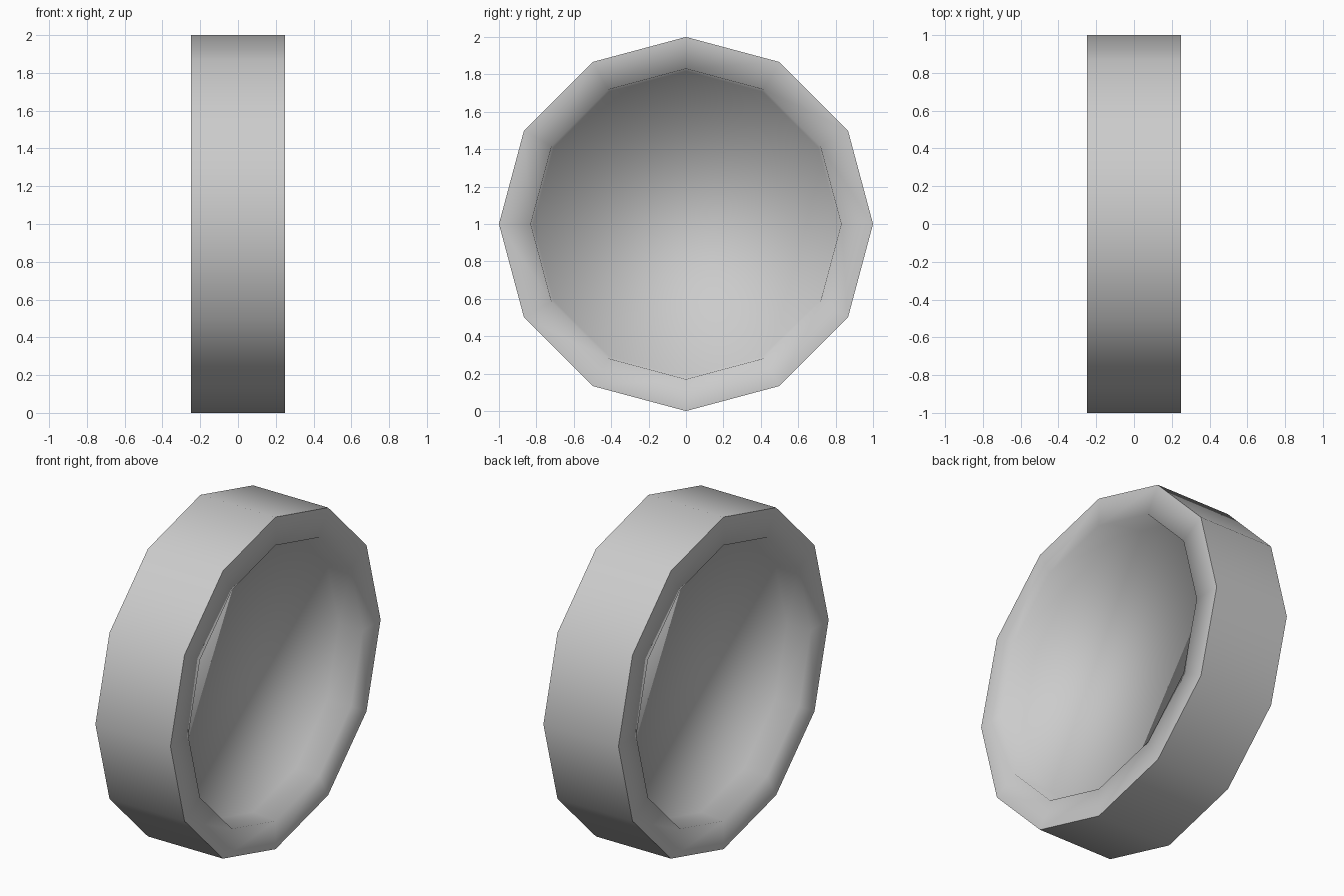
import bpy, bmesh, math
from mathutils import Matrix, Vector

if "Cube" in bpy.data.objects:
    bpy.data.objects.remove(bpy.data.objects["Cube"])

SIDES, RADIUS, WIDTH = 12, 1.0, 0.5
INNER_RADIUS, RECESS, FLOOR_SCALE = 0.83, 0.15, 0.985

bm = bmesh.new()

# Twelve-sided drum lying along x
place = Matrix.Translation((0, 0, RADIUS)) @ Matrix.Rotation(math.pi / 2, 4, 'Y')
bmesh.ops.create_cone(bm, cap_ends=True, segments=SIDES, radius1=RADIUS,
                      radius2=RADIUS, depth=WIDTH, matrix=place)
bm.normal_update()
caps = [f for f in bm.faces if len(f.verts) == SIDES]

# Flat rim on each side, then a nearly straight-walled recess
for cap in caps:
    side = 1 if cap.normal.x > 0 else -1
    inset = (RADIUS - INNER_RADIUS) * math.cos(math.pi / SIDES)
    bmesh.ops.inset_region(bm, faces=[cap], thickness=inset, use_even_offset=True)
    floor = bmesh.ops.extrude_discrete_faces(bm, faces=[cap])['faces'][0]
    verts = list(floor.verts)
    bmesh.ops.translate(bm, verts=verts, vec=Vector((-side * RECESS, 0, 0)))
    bmesh.ops.scale(bm, verts=verts, vec=(1, FLOOR_SCALE, FLOOR_SCALE),
                    space=Matrix.Translation((0, 0, -RADIUS)))

bmesh.ops.recalc_face_normals(bm, faces=bm.faces[:])

# Smooth everywhere except the crisp edge between tread and rim
for f in bm.faces:
    f.smooth = True
for e in bm.edges:
    on_rim = all(math.hypot(v.co.y, v.co.z - RADIUS) > 0.95 for v in e.verts)
    e.smooth = not (on_rim and abs(e.verts[0].co.x - e.verts[1].co.x) < 0.01)

mesh = bpy.data.meshes.new("wheel")
bm.to_mesh(mesh)
bm.free()
wheel = bpy.data.objects.new("wheel", mesh)
bpy.context.collection.objects.link(wheel)
